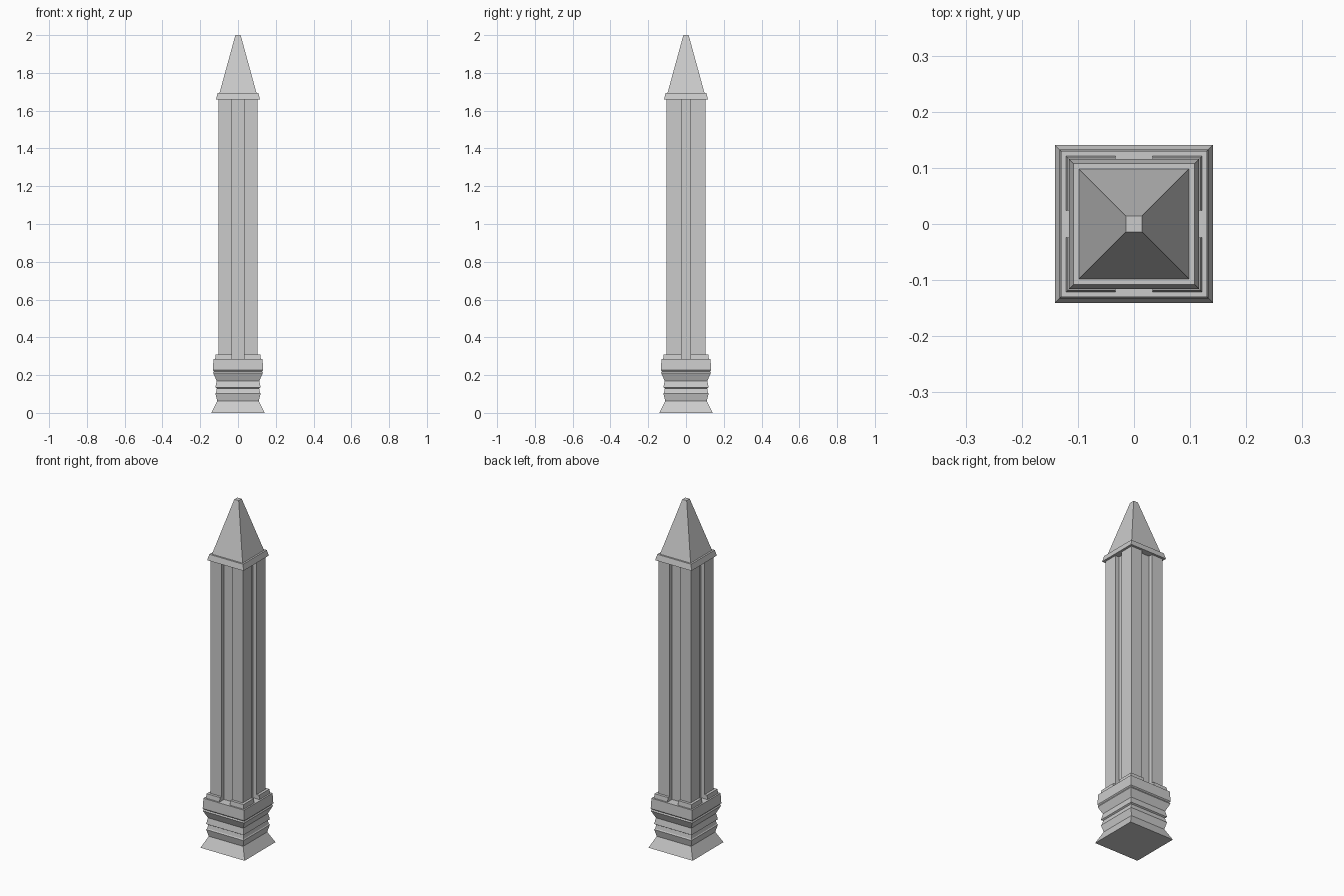
import bpy, bmesh

if "Cube" in bpy.data.objects:
    bpy.data.objects.remove(bpy.data.objects["Cube"])

GROOVE_X, GROOVE_Y, FLOOR = 0.033, 0.024, 0.08


def square(h):
    return [(-h, -h), (h, -h), (h, h), (-h, h)]


def grooved(h):
    # square outline with one rectangular groove in the middle of each side
    a, b, f = GROOVE_X, GROOVE_Y, FLOOR
    return [(-h, -h), (-a, -h), (-a, -f), (a, -f), (a, -h),
            (h, -h), (h, -b), (f, -b), (f, b), (h, b),
            (h, h), (a, h), (a, f), (-a, f), (-a, h),
            (-h, h), (-h, b), (-f, b), (-f, -b), (-h, -b)]


def loft(name, outline, profile):
    # stack outlines along z; profile holds (half width, height)
    bm = bmesh.new()
    rings = [[bm.verts.new((x, y, z)) for x, y in outline(h)] for h, z in profile]
    n = len(rings[0])
    for low, high in zip(rings, rings[1:]):
        for i in range(n):
            j = (i + 1) % n
            if (low[i].co - high[i].co).length + (low[j].co - high[j].co).length > 1e-6:
                bm.faces.new((low[i], low[j], high[j], high[i]))
    bm.faces.new(rings[0][::-1])
    bm.faces.new(rings[-1])
    bmesh.ops.remove_doubles(bm, verts=bm.verts, dist=1e-6)
    bmesh.ops.dissolve_degenerate(bm, edges=bm.edges, dist=1e-6)
    bmesh.ops.recalc_face_normals(bm, faces=bm.faces)
    mesh = bpy.data.meshes.new(name)
    bm.to_mesh(mesh)
    bm.free()
    obj = bpy.data.objects.new(name, mesh)
    bpy.context.collection.objects.link(obj)
    return obj


# Moulded plinth
loft("plinth", square, [
    (0.141, 0.0), (0.110, 0.063), (0.120, 0.103), (0.116, 0.109),
    (0.112, 0.130), (0.120, 0.135), (0.113, 0.170), (0.132, 0.212),
    (0.128, 0.220), (0.133, 0.226), (0.130, 0.285)])

# Grooved shaft with the small ledge at its foot
loft("shaft", grooved, [
    (0.121, 0.285), (0.118, 0.31), (0.103, 0.31), (0.103, 1.66)])

# Collar and pyramid top
loft("collar", square, [(0.116, 1.66), (0.108, 1.693)])
loft("spire", square, [(0.098, 1.693), (0.014, 2.0)])
